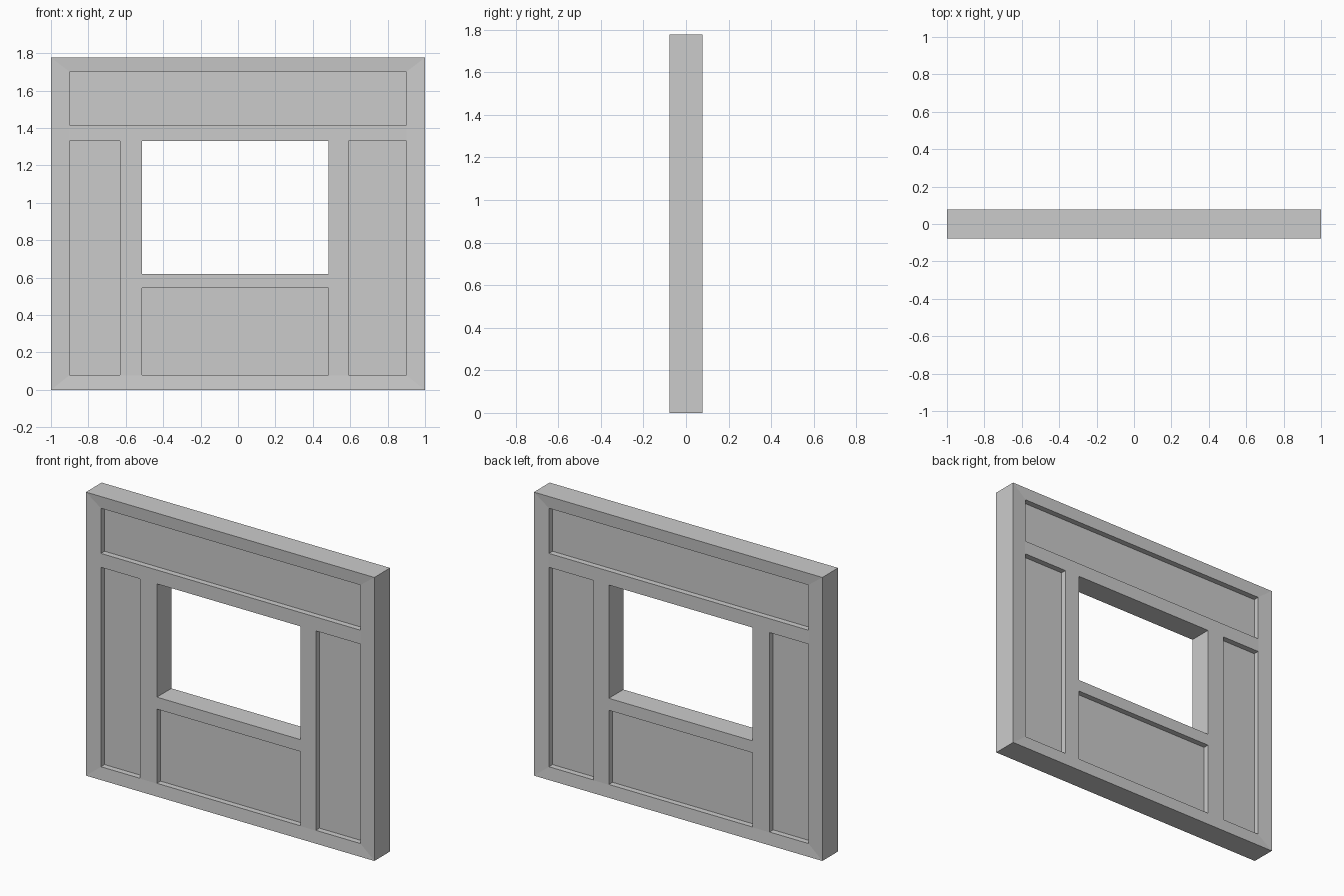
import bpy
import bmesh

cube = bpy.data.objects.get("Cube")
if cube:
    bpy.data.objects.remove(cube, do_unlink=True)

HEIGHT = 1.777
RIM_Y, FACE_Y, PANEL_Y = 0.078, 0.072, 0.036

grey = bpy.data.materials.new("wall grey")
grey.use_nodes = True
color = (0.6, 0.6, 0.6, 1)
grey.diffuse_color = color
grey.node_tree.nodes["Principled BSDF"].inputs["Base Color"].default_value = color


def loft(name, rings):
    """Closed solid through rectangles given as (x0, x1, z0, z1, y)."""
    bm = bmesh.new()
    loops = [[bm.verts.new((x, y, z)) for x, z in
              ((x0, z0), (x1, z0), (x1, z1), (x0, z1))]
             for x0, x1, z0, z1, y in rings]
    bm.faces.new(loops[0])
    bm.faces.new(loops[-1][::-1])
    for a, b in zip(loops, loops[1:]):
        for i in range(4):
            j = (i + 1) % 4
            bm.faces.new((a[i], b[i], b[j], a[j]))
    bmesh.ops.recalc_face_normals(bm, faces=bm.faces)
    mesh = bpy.data.meshes.new(name)
    bm.to_mesh(mesh)
    bm.free()
    mesh.materials.append(grey)
    obj = bpy.data.objects.new(name, mesh)
    bpy.context.collection.objects.link(obj)
    return obj


def cut(target, name, rect, y0, y1):
    """Remove a box from the target."""
    cutter = loft(name, [(*rect, y0), (*rect, y1)])
    cutter.hide_render = True
    mod = target.modifiers.new(name, 'BOOLEAN')
    mod.operation = 'DIFFERENCE'
    mod.solver = 'EXACT'
    mod.object = cutter
    bpy.context.view_layer.objects.active = target
    bpy.ops.object.modifier_apply(modifier=mod.name)
    bpy.data.objects.remove(cutter, do_unlink=True)


# Wall slab whose two faces slope slightly inward from the rim
outer = (-1, 1, 0, HEIGHT)
inner = (-0.902, 0.902, 0.078, 1.702)
wall = loft("window_wall", [(*inner, -FACE_Y), (*outer, -RIM_Y),
                            (*outer, RIM_Y), (*inner, FACE_Y)])

# Window opening
cut(wall, "window_opening", (-0.512, 0.485, 0.62, 1.33), -0.2, 0.2)

# Recessed panels on both faces
panels = {
    "top_panel": (-0.9, 0.9, 1.417, 1.7),
    "right_panel": (-0.9, -0.63, 0.08, 1.33),
    "left_panel": (0.59, 0.9, 0.08, 1.33),
    "lower_panel": (-0.512, 0.485, 0.08, 0.545),
}
for name, rect in panels.items():
    cut(wall, name + "_front", rect, -0.2, -PANEL_Y)
    cut(wall, name + "_back", rect, PANEL_Y, 0.2)
